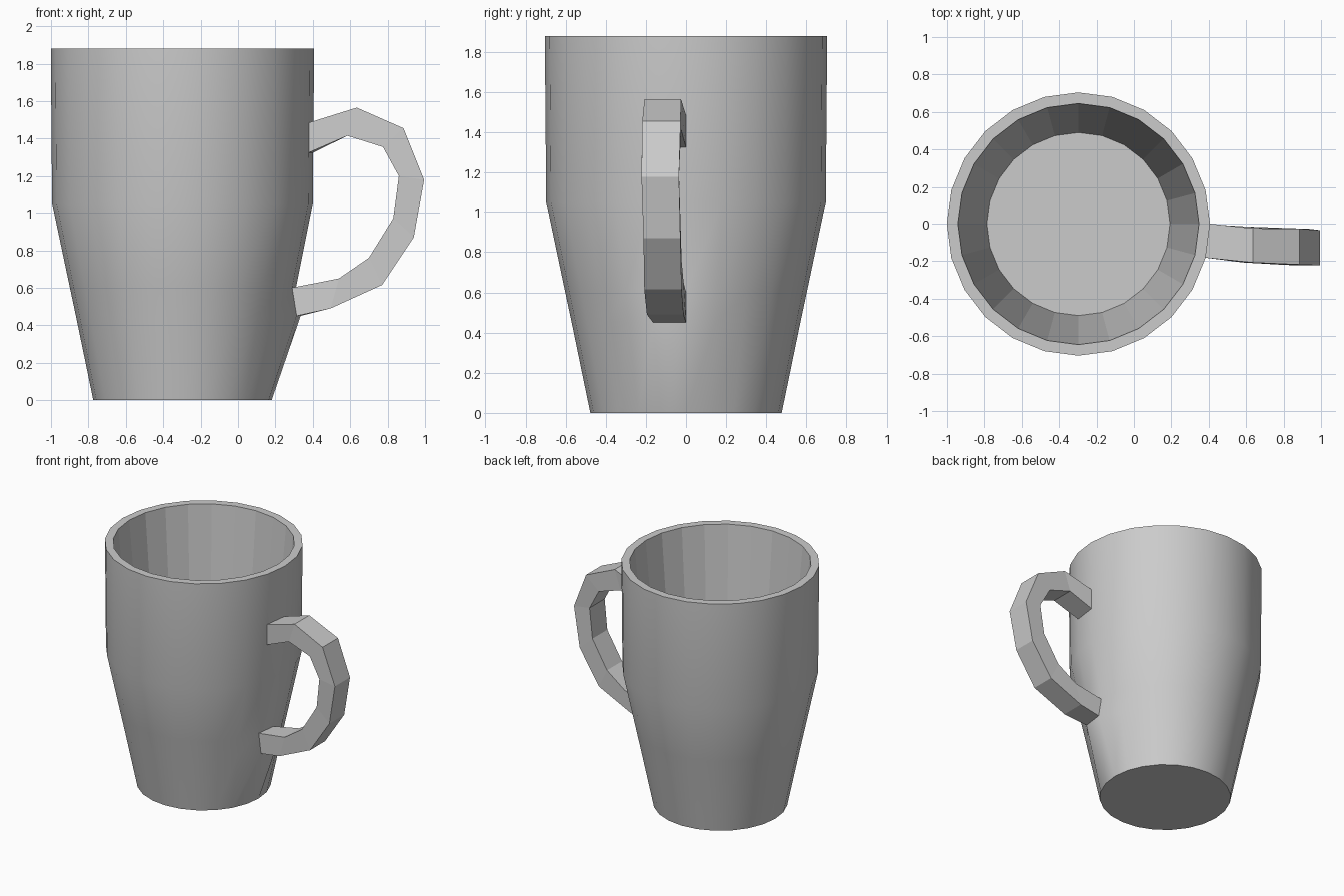
import bpy, bmesh
from math import cos, sin, tau

if "Cube" in bpy.data.objects:
    bpy.data.objects.remove(bpy.data.objects["Cube"])

SIDES = 24
CX = -0.297  # cup axis


def finish(bm, name):
    bmesh.ops.recalc_face_normals(bm, faces=bm.faces)
    mesh = bpy.data.meshes.new(name)
    bm.to_mesh(mesh)
    bm.free()
    obj = bpy.data.objects.new(name, mesh)
    bpy.context.collection.objects.link(obj)
    return obj


def loft(bm, rings):
    """Join consecutive closed rings with quads, grouped by band."""
    bands = []
    for a, b in zip(rings, rings[1:]):
        n = len(a)
        bands.append([bm.faces.new((a[i], a[(i + 1) % n], b[(i + 1) % n], b[i]))
                      for i in range(n)])
    return bands


def on_cup(radius, z, side):
    a = tau * side / SIDES
    return (CX + radius * cos(a), radius * sin(a), z)


# Cup: outer wall, rim, inner wall, floor
outer = [(0.477, 0), (0.570, 0.45), (0.602, 0.60), (0.697, 1.05), (0.704, 1.88)]
inner = [(0.645, 1.88), (0.490, 0.15)]
bm = bmesh.new()
rings = [[bm.verts.new(on_cup(r, z, i)) for i in range(SIDES)]
         for r, z in outer + inner]
# Wall pulled out slightly where the lower handle end joins
for side in (0, -1):
    rings[1][side].co = on_cup(0.632, 0.45, side)
    rings[2][side].co = on_cup(0.607, 0.60, side)
bands = loft(bm, rings)
for band in bands[:len(outer) - 1]:
    for f in band:
        f.smooth = True
bm.faces.new(rings[0])
bm.faces.new(rings[-1])
finish(bm, "cup")

# Handle: outer x, outer z, inner x, inner z, right y, left y
sections = [
    (0.635, 1.565, 0.585, 1.415, -0.025, -0.207),
    (0.885, 1.455, 0.775, 1.355, -0.027, -0.218),
    (0.995, 1.180, 0.860, 1.200, -0.035, -0.222),
    (0.940, 0.870, 0.830, 0.970, -0.028, -0.212),
    (0.770, 0.615, 0.700, 0.760, -0.022, -0.208),
    (0.495, 0.490, 0.540, 0.650, -0.012, -0.195),
]


def end_section(outer_r, outer_z, inner_r, inner_z):
    return [on_cup(outer_r, outer_z, 0), on_cup(outer_r, outer_z, -1),
            on_cup(inner_r, inner_z, -1), on_cup(inner_r, inner_z, 0)]


path = [end_section(0.700, 1.485, 0.699, 1.325)]
path += [[(ox, ya, oz), (ox, yb, oz), (ix, yb, iz), (ix, ya, iz)]
         for ox, oz, ix, iz, ya, yb in sections]
path.append(end_section(0.632, 0.45, 0.607, 0.60))
bm = bmesh.new()
loft(bm, [[bm.verts.new(p) for p in ring] for ring in path])
finish(bm, "handle")
